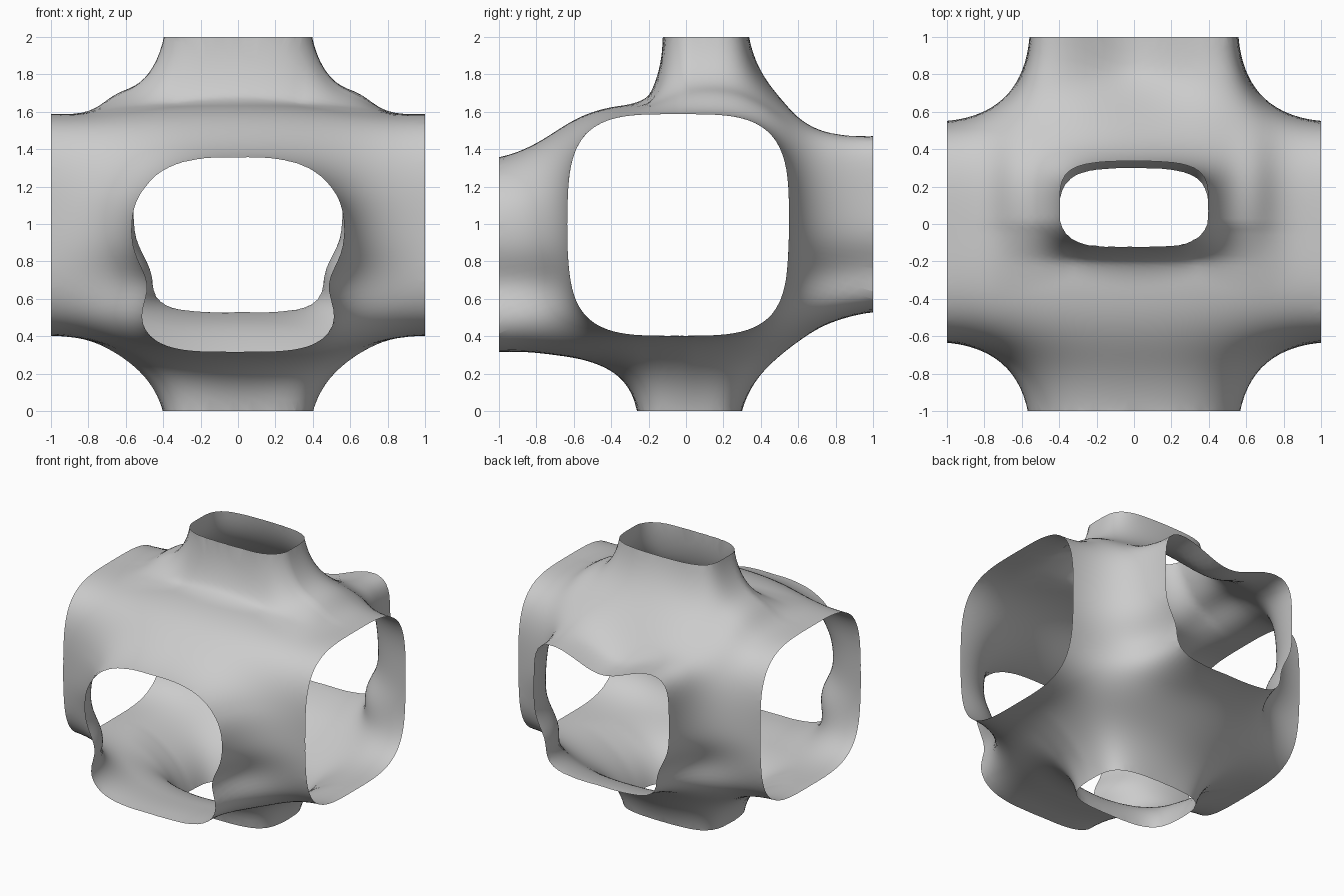
import bpy, bmesh, math
from mathutils import Vector

if "Cube" in bpy.data.objects:
    bpy.data.objects.remove(bpy.data.objects["Cube"])


def clamp(t):
    return min(1.0, max(0.0, t))


def mix(a, b, t):
    return a + (b - a) * clamp(t)


def bell(t):
    return math.exp(-t * t)


# signed distance to a rounded-rectangle tube section
def section(u, v, a, b, n):
    length = math.hypot(u, v) + 1e-6
    s = ((abs(u) / a) ** n + (abs(v) / b) ** n) ** (1 / n) + 1e-6
    return length - length / s


# smooth union
def blend(a, b, k):
    h = max(k - abs(a - b), 0.0) / k
    return min(a, b) - h * h * k / 4


# three crossing tubes, blended into one shell
def field(p):
    x, y, z = p
    # left-right tube
    side = section(y + 0.042, z + 0.005, 0.588, 0.592, 3.7)

    # front-back tube: pinched flanks, valley along the top of the back half
    t = (y + 1) / 2
    pinch_z, depth = mix(-0.33, -0.27, t), 0.08
    width = 0.555 - depth * bell((z - pinch_z) / 0.15)
    upper = clamp((z + 0.1) / 0.3)
    back = clamp((y - 0.35) / 0.45)
    zz = z + 0.14 * bell(x / 0.29) * back * upper
    if y < 0:
        n = mix(3.9, 3.0, upper)
    else:
        n = mix(4.0, mix(3.5, 6.5, back), upper)
    depth_tube = section(x, zz - mix(-0.17, 0.015, t), width, mix(0.515, 0.485, t), n)

    # vertical tube
    t = (z + 1) / 2
    upright = section(x, y - mix(0.015, 0.1, t),
                      mix(0.375, 0.38, t), mix(0.26, 0.22, t), 4.0)

    # tighter creases at the front of both necks
    front = clamp(-y * 5)
    top = front * clamp(z * 2) * clamp(1.8 - 2.4 * abs(x))
    low = clamp(-z * 2)
    k = mix(mix(0.53, 0.2, top), mix(0.5, 0.42, front), low)
    # shoulder ridges either side of the top neck
    ridge = 0.03 * bell((abs(x) - 0.66) / 0.11) * bell((z - 0.7) / 0.2) * bell((y - 0.2) / 0.35)
    return blend(blend(side, depth_tube, 0.54), upright, k) - ridge


# distance from the centre to the shell along a direction
def reach(d):
    lo, hi = 0.15, 3.0
    for _ in range(20):
        mid = (lo + hi) / 2
        if field(d * mid) < 0:
            lo = mid
        else:
            hi = mid
    return hi


# shell: a sphere pushed out to the blended tubes
bm = bmesh.new()
bmesh.ops.create_icosphere(bm, subdivisions=6, radius=1)
for v in bm.verts:
    d = v.co.normalized()
    v.co = d * reach(d)

# six openings: cut flat at the faces of the bounding cube
for axis in range(3):
    for sign in (-1, 1):
        n = Vector((0, 0, 0))
        n[axis] = sign
        bmesh.ops.bisect_plane(bm, geom=bm.verts[:] + bm.edges[:] + bm.faces[:],
                               plane_co=n, plane_no=n, clear_outer=True)

bmesh.ops.translate(bm, verts=bm.verts, vec=(0, 0, 1))
mesh = bpy.data.meshes.new("six_way_shell")
bm.to_mesh(mesh)
bm.free()
mesh.shade_smooth()
shell = bpy.data.objects.new("six_way_shell", mesh)
bpy.context.collection.objects.link(shell)
